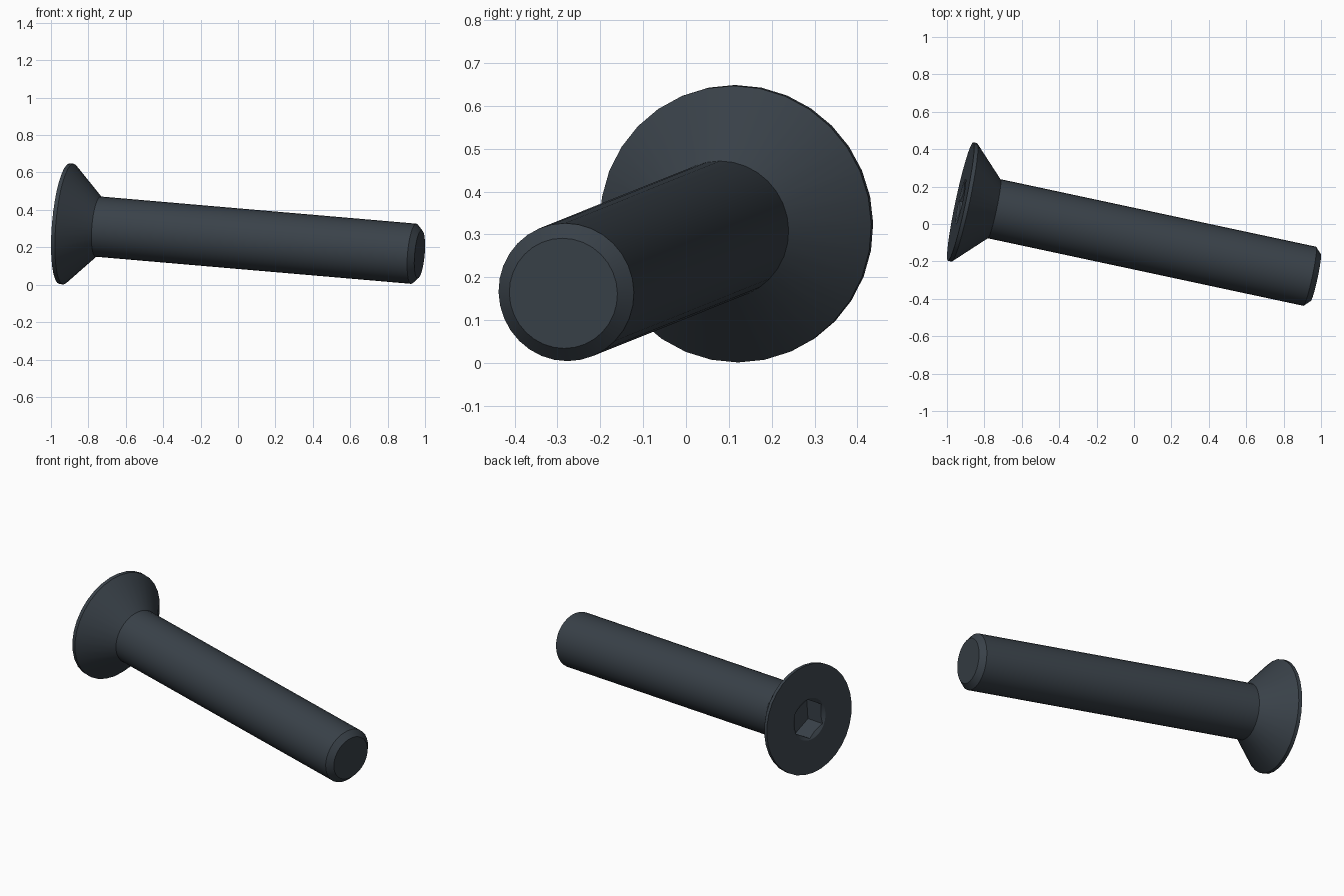
import bpy
import bmesh
from math import cos, sin, pi, radians
from mathutils import Matrix, Vector

if "Cube" in bpy.data.objects:
    bpy.data.objects.remove(bpy.data.objects["Cube"])

SIDES = 32
HEAD_R, SHANK_R, TIP_R = 0.324, 0.1615, 0.129
LENGTH = 1.948
HEX_R = 0.117

steel = bpy.data.materials.new("dark blued steel")
steel.use_nodes = True
colour = (0.041, 0.053, 0.066, 1)
steel.diffuse_color = colour
steel.node_tree.nodes["Principled BSDF"].inputs["Base Color"].default_value = colour


def lathe(name, profile, sides):
    """Closed solid turned around local z from (radius, z) pairs."""
    bm = bmesh.new()
    rings = []
    for r, z in profile:
        rings.append([bm.verts.new((r * cos(2 * pi * i / sides), r * sin(2 * pi * i / sides), z))
                      for i in range(sides)])
    for a, b in zip(rings, rings[1:]):
        for i in range(sides):
            j = (i + 1) % sides
            bm.faces.new((a[i], a[j], b[j], b[i]))
    bm.faces.new(rings[0][::-1])
    bm.faces.new(rings[-1])
    bmesh.ops.recalc_face_normals(bm, faces=bm.faces)
    mesh = bpy.data.meshes.new(name)
    bm.to_mesh(mesh)
    bm.free()
    mesh.materials.append(steel)
    obj = bpy.data.objects.new(name, mesh)
    bpy.context.collection.objects.link(obj)
    return obj


# Countersunk head, shank and chamfered tip in one turned body
screw = lathe("countersunk_screw", [
    (HEAD_R, 0), (HEAD_R, 0.021), (SHANK_R, 0.184),
    (SHANK_R, LENGTH - 0.032), (TIP_R, LENGTH)], SIDES)

# Hexagonal socket with a conical lead-in
cutters = [
    lathe("socket_cutter", [(HEX_R, -0.05), (HEX_R, 0.125)], 6),
    lathe("lead_in_cutter", [(0.144, -0.012), (0.124, 0), (0.1, 0.0144)], SIDES),
]
for cutter in cutters:
    cutter.hide_render = True
    cut = screw.modifiers.new(cutter.name, "BOOLEAN")
    cut.operation = "DIFFERENCE"
    cut.solver = "EXACT"
    cut.object = cutter

bpy.context.view_layer.update()
finished = bpy.data.meshes.new_from_object(
    screw.evaluated_get(bpy.context.evaluated_depsgraph_get()))
screw.modifiers.clear()
screw.data = finished
for cutter in cutters:
    bpy.data.objects.remove(cutter)

# Lay the screw down, resting on head rim and tip
axis = Vector((1, -0.214, -0.086)).normalized()
up = (Vector((0, 0, 1)) - axis * axis.z).normalized()
side = axis.cross(up)
turn = Matrix((up, side, axis)).transposed().to_4x4()
finished.transform(Matrix.Translation((-0.927, 0.12, 0.326)) @ turn)

bpy.ops.object.select_all(action="DESELECT")
screw.select_set(True)
bpy.context.view_layer.objects.active = screw
bpy.ops.object.shade_smooth_by_angle(angle=radians(30))
